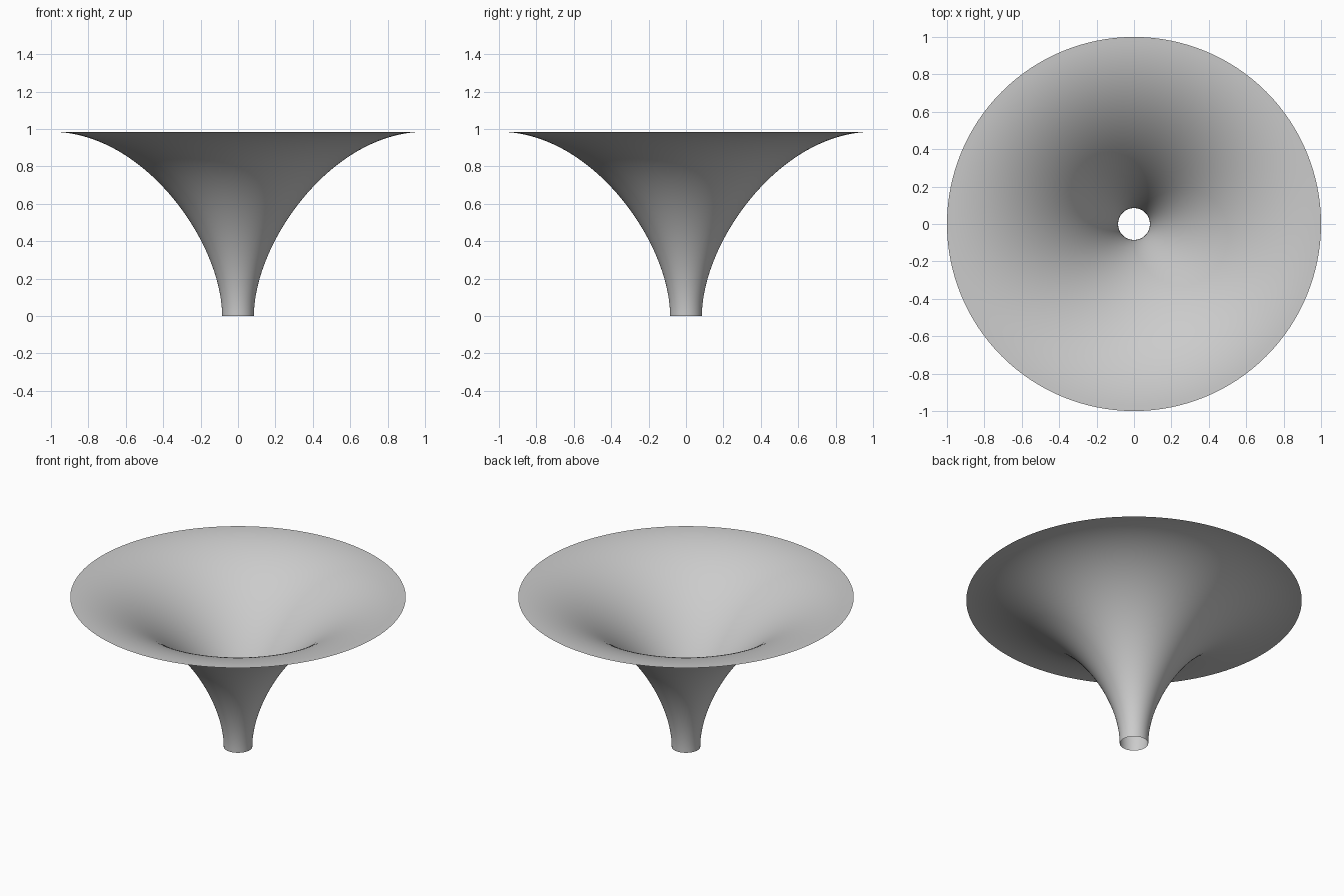
import bpy
import bmesh
import math
from mathutils import Vector, geometry

cube = bpy.data.objects.get("Cube")
if cube:
    bpy.data.objects.remove(cube, do_unlink=True)

SEGMENTS = 128
RINGS = 48

# Plain grey surface
grey = bpy.data.materials.new("light_grey")
grey.use_nodes = True
colour = (0.6, 0.6, 0.6, 1)
grey.diffuse_color = colour
grey.node_tree.nodes["Principled BSDF"].inputs["Base Color"].default_value = colour

# Flared profile: vertical at the throat, level at the rim
profile = geometry.interpolate_bezier(
    Vector((0.085, 0, 0)), Vector((0.085, 0, 0.39)),
    Vector((0.5, 0, 0.985)), Vector((1, 0, 0.985)), RINGS)

# Spin the profile into an open, single-walled funnel
bm = bmesh.new()
verts = [bm.verts.new(p) for p in profile]
edges = [bm.edges.new(pair) for pair in zip(verts, verts[1:])]
bmesh.ops.spin(bm, geom=verts + edges, cent=(0, 0, 0), axis=(0, 0, 1),
               angle=math.tau, steps=SEGMENTS, use_merge=True)
bmesh.ops.remove_doubles(bm, verts=bm.verts, dist=0.0001)
bmesh.ops.recalc_face_normals(bm, faces=bm.faces)

# Face the surface inwards and up
bm.faces.ensure_lookup_table()
top = max(bm.faces, key=lambda f: f.calc_center_median().z)
if top.normal.z < 0:
    bmesh.ops.reverse_faces(bm, faces=bm.faces)
for face in bm.faces:
    face.smooth = True

mesh = bpy.data.meshes.new("flared_funnel")
bm.to_mesh(mesh)
bm.free()
mesh.materials.append(grey)
funnel = bpy.data.objects.new("flared_funnel", mesh)
bpy.context.collection.objects.link(funnel)
